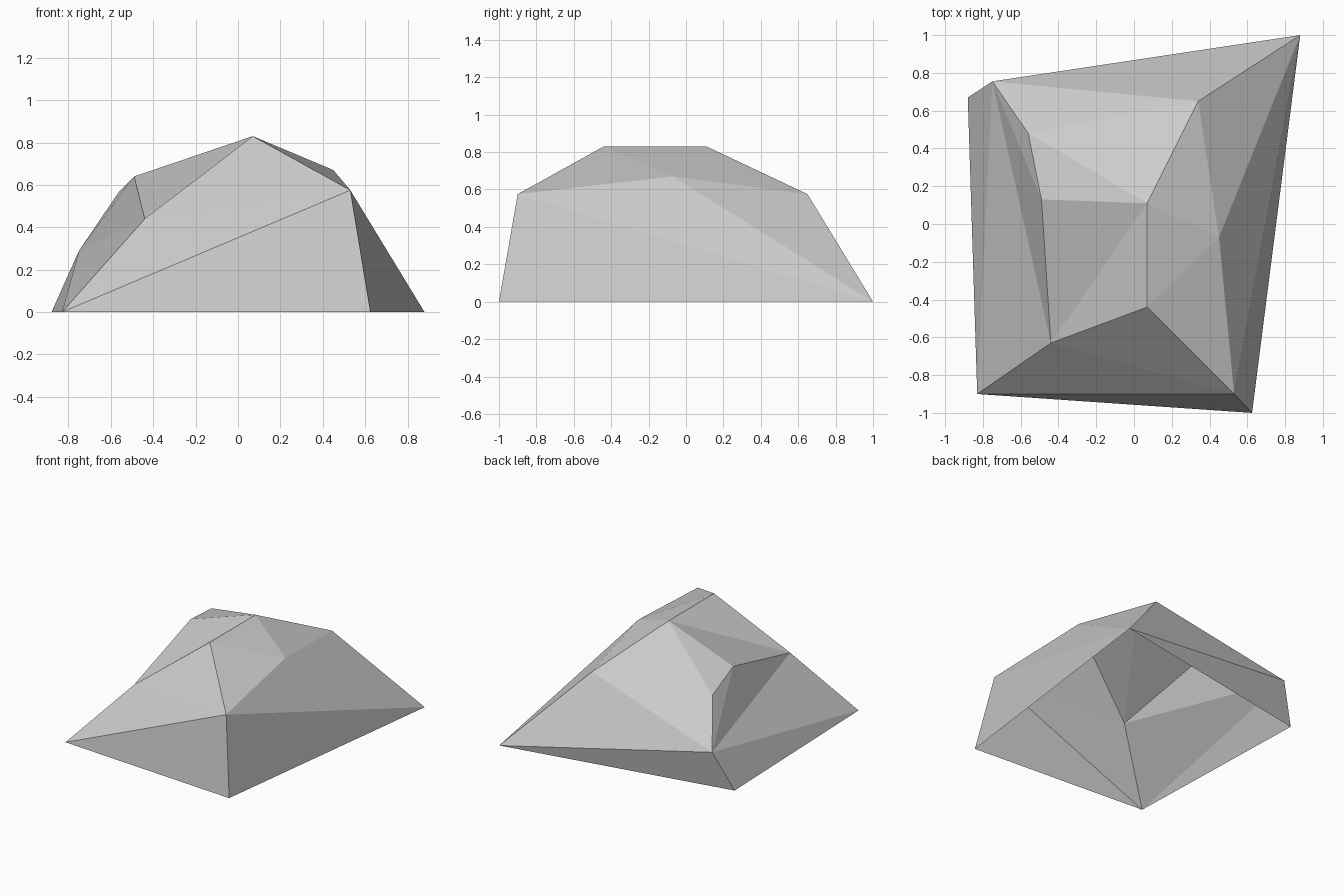
import bpy
import bmesh

default_cube = bpy.data.objects.get("Cube")
if default_cube:
    bpy.data.objects.remove(default_cube, do_unlink=True)

# Corner points of the faceted boulder
points = {
    # ground outline
    "base_fr": (-.83, -.9, 0), "base_fl": (.625, -1, 0),
    "base_bl": (.88, 1, 0), "base_br": (-.88, .67, 0),
    # shoulders
    "front": (.53, -.9, .575), "back": (.34, .65, .575),
    "side": (.45, -.07, .67), "heel": (-.75, .755, .29),
    "low": (-.44, -.63, .44), "mid": (-.49, .13, .64),
    "rear": (-.56, .48, .57),
    # crest
    "crest_f": (.07, -.44, .83), "crest_b": (.07, .11, .83),
}

# Facets, grouped by the side of the boulder; the underside stays open
facets = {
    "front_side": ["base_fr base_fl front", "base_fr front low",
                   "low front crest_f"],
    "left_side": ["base_fl base_bl front", "front base_bl side",
                  "side base_bl back"],
    "back_side": ["base_bl heel back", "base_bl base_br heel",
                  "back heel rear", "back rear crest_b"],
    "right_side": ["base_br base_fr heel", "base_fr low heel",
                   "heel low mid", "heel mid rear"],
    "top_side": ["low crest_f crest_b", "low crest_b mid",
                 "rear mid crest_b", "crest_f side crest_b",
                 "crest_f front side", "side back crest_b"],
}

# Stone colour
stone = bpy.data.materials.new("grey_stone")
stone.use_nodes = True
grey = (.6, .6, .6, 1)
stone.diffuse_color = grey
bsdf = next(n for n in stone.node_tree.nodes if n.type == "BSDF_PRINCIPLED")
bsdf.inputs["Base Color"].default_value = grey
bsdf.inputs["Roughness"].default_value = .9

# Build the shell with flat facets
bm = bmesh.new()
corner = {name: bm.verts.new(co) for name, co in points.items()}
for side in facets.values():
    for names in side:
        face = bm.faces.new([corner[name] for name in names.split()])
        face.smooth = False

# Turn all facets outwards
bmesh.ops.recalc_face_normals(bm, faces=bm.faces)
bm.normal_update()
if sum(face.normal.z for face in bm.faces) < 0:
    bmesh.ops.reverse_faces(bm, faces=bm.faces)

mesh = bpy.data.meshes.new("boulder")
bm.to_mesh(mesh)
bm.free()
mesh.materials.append(stone)
boulder = bpy.data.objects.new("boulder", mesh)
bpy.context.collection.objects.link(boulder)
